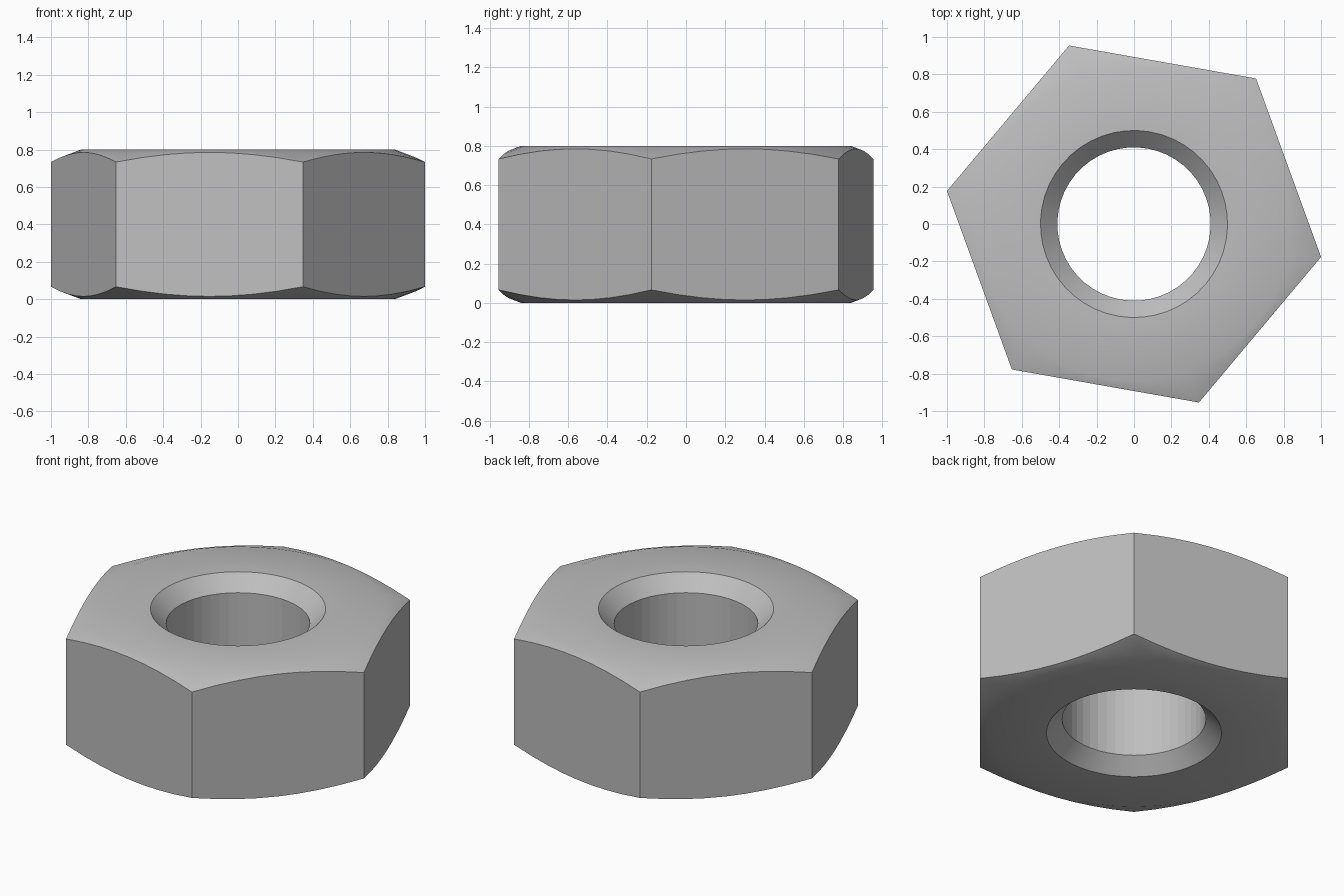
import bpy
import bmesh
from math import cos, pi, radians, tan

cube = bpy.data.objects.get("Cube")
if cube:
    bpy.data.objects.remove(cube, do_unlink=True)

# Main dimensions
HEIGHT = 0.8
CORNER_R = 1 / cos(radians(10))
FLAT_R = CORNER_R * cos(pi / 6)
FACE_R = 0.84            # radius where the outer chamfer starts
SLOPE = 0.38             # fall of the outer chamfer
BORE_R, MOUTH_R = 0.41, 0.5
SINK = MOUTH_R - BORE_R  # 45 degree countersink
SEGMENTS = 48            # multiple of six, so corners land on a segment
TURN = radians(-10)


def section(angle):
    """Closed radius/height outline of the nut at an angle from a corner."""
    to_flat = angle % (pi / 3) - pi / 6
    hex_r = FLAT_R / cos(to_flat)
    drop = (hex_r - FACE_R) * SLOPE
    upper = [(BORE_R, HEIGHT - SINK), (MOUTH_R, HEIGHT),
             (FACE_R, HEIGHT), (hex_r, HEIGHT - drop)]
    return upper + [(r, HEIGHT - z) for r, z in reversed(upper)]


# Steel material
steel = bpy.data.materials.new("grey steel")
steel.use_nodes = True
colour = (0.52, 0.52, 0.52, 1)
steel.diffuse_color = colour
steel.node_tree.nodes["Principled BSDF"].inputs["Base Color"].default_value = colour

# Sweep the section round the axis
bm = bmesh.new()
rings = []
for i in range(SEGMENTS):
    a = 2 * pi * i / SEGMENTS
    # rounding keeps corner angles exactly on the corner
    side = 2 * pi * (i % (SEGMENTS // 6)) / SEGMENTS
    ring = []
    for r, z in section(side):
        ring.append(bm.verts.new((r * cos(a + TURN), r * cos(a + TURN - pi / 2), z)))
    rings.append(ring)

for ring, following in zip(rings, rings[1:] + rings[:1]):
    count = len(ring)
    for k in range(count):
        n = (k + 1) % count
        bm.faces.new((ring[k], ring[n], following[n], following[k]))
bmesh.ops.recalc_face_normals(bm, faces=bm.faces)

mesh = bpy.data.meshes.new("hex_nut")
bm.to_mesh(mesh)
bm.free()
mesh.materials.append(steel)
nut = bpy.data.objects.new("hex_nut", mesh)
bpy.context.collection.objects.link(nut)

# Smooth chamfers and faces with crisp edges
bpy.ops.object.select_all(action="DESELECT")
nut.select_set(True)
bpy.context.view_layer.objects.active = nut
bpy.ops.object.shade_smooth_by_angle(angle=radians(30))

# Straight bore wall stays faceted
for face in mesh.polygons:
    if all(mesh.vertices[v].co.xy.length < BORE_R + 0.01 for v in face.vertices):
        face.use_smooth = False
